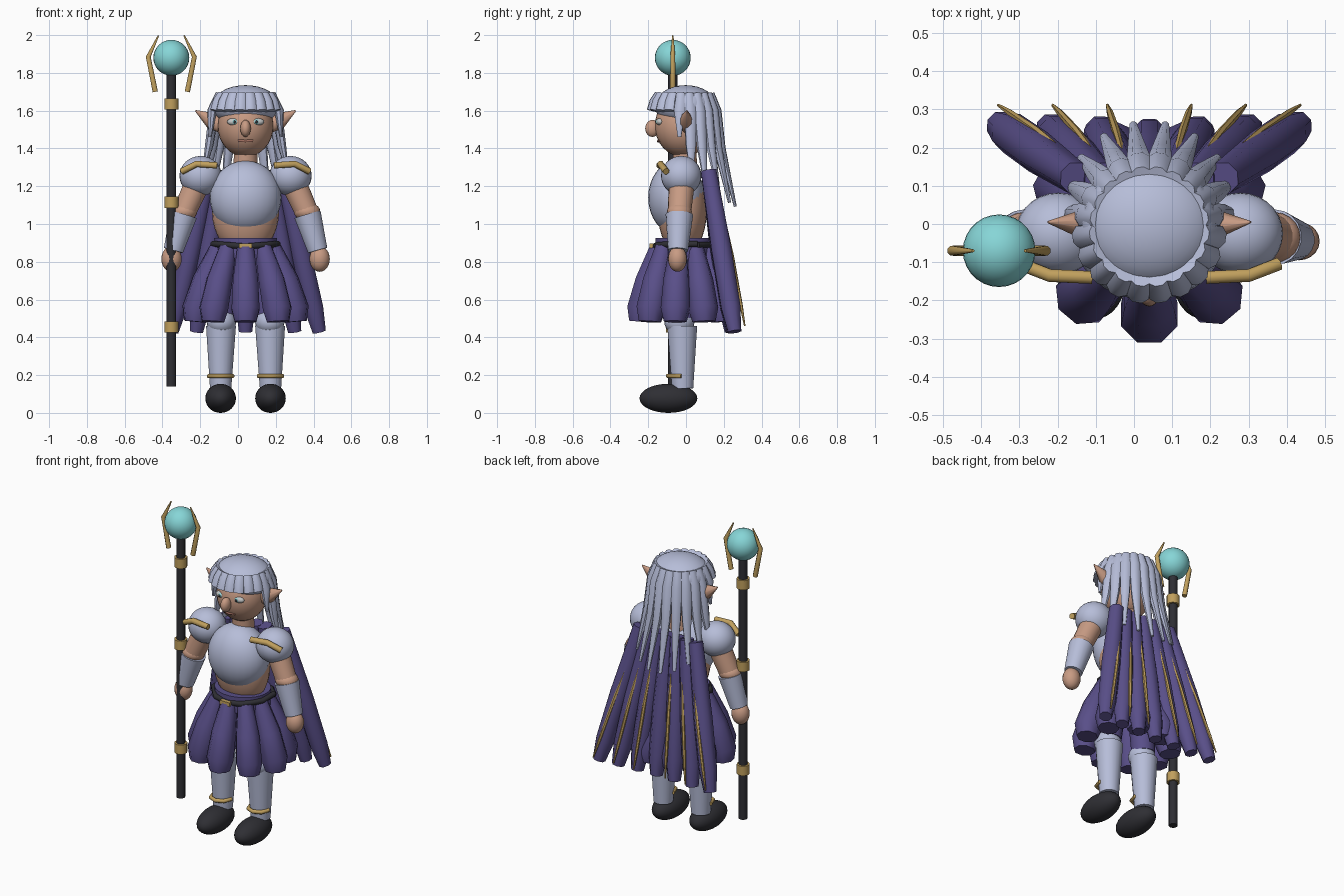
import bpy, bmesh, math
from mathutils import Vector

if "Cube" in bpy.data.objects:
    bpy.data.objects.remove(bpy.data.objects["Cube"])

CX = 0.04  # body centre line


def mat(name, rgb):
    m = bpy.data.materials.new(name)
    m.diffuse_color = (*rgb, 1)
    m.use_nodes = True
    m.node_tree.nodes["Principled BSDF"].inputs["Base Color"].default_value = m.diffuse_color
    return m


SILVER = mat("pale silver", (0.47, 0.51, 0.69))
PURPLE = mat("deep purple", (0.10, 0.078, 0.25))
GOLD = mat("old gold", (0.53, 0.35, 0.11))
SKIN = mat("warm skin", (0.58, 0.33, 0.23))
BLACK = mat("charcoal", (0.028, 0.028, 0.034))
TEAL = mat("teal crystal", (0.24, 0.67, 0.68))
WHITE = mat("eye white", (0.54, 0.56, 0.56))
LIP = mat("lip brown", (0.34, 0.15, 0.11))


def finish(bm, name, material):
    bmesh.ops.recalc_face_normals(bm, faces=bm.faces)
    me = bpy.data.meshes.new(name)
    bm.to_mesh(me)
    bm.free()
    me.materials.append(material)
    ob = bpy.data.objects.new(name, me)
    bpy.context.collection.objects.link(ob)
    return ob


def ball(name, c, r, material, seg=28, rings=16):
    bm = bmesh.new()
    bmesh.ops.create_uvsphere(bm, u_segments=seg, v_segments=rings, radius=1)
    for v in bm.verts:
        v.co = Vector(c) + Vector([v.co[i] * r[i] for i in range(3)])
    return finish(bm, name, material)


def tube(name, pts, radii, material, sides=8, squash=1.0, ref=(0, 1, 0)):
    """Tapered tube along a path; squash scales it along the ref direction."""
    pts = [Vector(p) for p in pts]
    bm = bmesh.new()
    rings = []
    for i, p in enumerate(pts):
        d = (pts[min(i + 1, len(pts) - 1)] - pts[max(i - 1, 0)]).normalized()
        u = d.cross(Vector(ref)).normalized()
        w = u.cross(d).normalized()
        ring = []
        for k in range(sides):
            a = 2 * math.pi * (k + 0.5) / sides
            ring.append(bm.verts.new(p + radii[i] * (u * math.cos(a) + w * math.sin(a) * squash)))
        rings.append(ring)
    for a, b in zip(rings, rings[1:]):
        for k in range(sides):
            j = (k + 1) % sides
            bm.faces.new((a[k], a[j], b[j], b[k]))
    bm.faces.new(rings[0])
    bm.faces.new(rings[-1])
    return finish(bm, name, material)


# torso
ball("torso", (CX, -0.02, 1.07), (0.178, 0.13, 0.24), SKIN)
ball("breastplate", (CX, -0.05, 1.14), (0.19, 0.15, 0.195), SILVER)
tube("waist_cloth", [(CX, -0.01, 0.82), (CX, -0.01, 0.925)], [0.168, 0.168], PURPLE, 20, 0.92)
tube("neck", [(CX, 0, 1.25), (CX, -0.01, 1.42)], [0.066, 0.062], SKIN, 16)

# belt and buckle
bx = [(-0.17, 0.06), (-0.17, -0.06), (-0.09, -0.15), (0, -0.165), (0.09, -0.15), (0.17, -0.06), (0.17, 0.06)]
tube("belt", [(CX + x, y, 0.881 + 0.08 * abs(x)) for x, y in bx], [0.017] * 7, BLACK, 8, 1, (0, 0, 1))
tube("back_belt", [(CX + x, y, 0.89) for x, y in [(-0.17, 0.06), (-0.09, 0.14), (0.09, 0.14), (0.17, 0.06)]],
     [0.017] * 4, BLACK, 8, 1, (0, 0, 1))
tube("buckle", [(CX - 0.034, -0.176, 0.884), (CX + 0.034, -0.176, 0.884)], [0.023] * 2, GOLD, 4, 0.75, (0, 0, 1))

# skirt panels
for i in range(9):
    a = 2 * math.pi * i / 9
    s, c = math.sin(a), -math.cos(a)
    path = [(CX + s * rx, -0.018 + c * ry, z) for rx, ry, z in
            [(0.145, 0.13, 0.875), (0.215, 0.183, 0.70), (0.262, 0.22, 0.55), (0.268, 0.226, 0.483)]]
    tube(f"skirt_panel_{i}", path, [0.047, 0.072, 0.08, 0.062], PURPLE, 8, 1, (s, c, 0))

# limbs, mirrored about the body centre
for side, label in ((-1, "left"), (1, "right")):
    def P(x, y, z, side=side):
        return (CX + side * x, y, z)

    # legs and feet
    ball(f"{label}_boot", P(0.132, -0.093, 0.077), (0.081, 0.153, 0.077), BLACK)
    tube(f"{label}_thigh", [P(0.095, -0.01, 0.88), P(0.125, -0.02, 0.50)], [0.085, 0.068], PURPLE, 16)
    ball(f"{label}_knee", P(0.128, -0.035, 0.482), (0.078, 0.08, 0.07), SILVER, 20, 12)
    tube(f"{label}_greave", [P(0.13, -0.02, 0.46), P(0.132, -0.018, 0.13)], [0.08, 0.057], SILVER, 20)
    tube(f"{label}_ankle_trim", [P(0.07, -0.025, 0.195), P(0.087, -0.078, 0.196), P(0.132, -0.096, 0.196),
         P(0.177, -0.078, 0.196), P(0.194, -0.025, 0.195)], [0.012] * 5, GOLD, 8, 1, (0, 0, 1))
    # arms
    ball(f"{label}_pauldron", P(0.238, -0.025, 1.255), (0.112, 0.107, 0.105), SILVER)
    tube(f"{label}_pauldron_trim", [P(0.15, -0.14, 1.31), P(0.26, -0.135, 1.318), P(0.338, -0.105, 1.278)],
         [0.018] * 3, GOLD, 8, 1, (0, 0, 1))
    tube(f"{label}_upper_arm", [P(0.24, -0.02, 1.25), P(0.325, -0.035, 1.06)], [0.07, 0.062], SKIN, 18)
    ball(f"{label}_elbow", P(0.326, -0.035, 1.065), (0.07, 0.066, 0.05), SKIN, 20, 12)
    tube(f"{label}_bracer", [P(0.328, -0.035, 1.05), P(0.382, -0.042, 0.86)], [0.073, 0.053], SILVER, 18)
    ball(f"{label}_hand", P(0.392, -0.045, 0.815), (0.054, 0.05, 0.068), SKIN, 20, 12)
    # ears and eyes
    tube(f"{label}_ear", [P(0.12, 0, 1.52), P(0.185, 0, 1.55), P(0.265, 0.005, 1.6)],
         [0.044, 0.044, 0.004], SKIN, 10, 0.8)
    ball(f"{label}_eye", P(0.06, -0.137, 1.541), (0.038, 0.021, 0.02), WHITE, 20, 12)
    ball(f"{label}_iris", P(0.058, -0.15, 1.541), (0.014, 0.011, 0.014), TEAL, 16, 10)
    ball(f"{label}_pupil", P(0.058, -0.156, 1.541), (0.008, 0.008, 0.009), BLACK, 12, 8)

# head
ball("head", (CX, -0.015, 1.52), (0.148, 0.15, 0.165), SKIN)
ball("nose", (CX, -0.178, 1.506), (0.028, 0.038, 0.045), SKIN, 20, 12)
tube("mouth", [(CX - 0.038, -0.139, 1.442), (CX, -0.147, 1.439), (CX + 0.038, -0.139, 1.442)],
     [0.007] * 3, LIP, 8, 1, (0, 0, 1))
ball("hair_cap", (CX, -0.002, 1.625), (0.178, 0.163, 0.11), SILVER)

# hair: short fringe at the front, long locks at the back
for i in range(20):
    a = math.radians(9 + 18 * i)
    s, c = math.sin(a), math.cos(a)
    if c > 0:
        rows = [(0.137, 1.69), (0.168, 1.60), (0.195, 1.42 - 0.02 * c), (0.215 + 0.055 * c, 1.31 - 0.22 * c)]
        radii = [0.026, 0.034, 0.028, 0.010]
        name = "long_lock"
    elif c > -0.2:
        rows = [(0.14, 1.69), (0.18, 1.60), (0.19, 1.46)]
        radii = [0.026, 0.032, 0.01]
        name = "side_lock"
    else:
        rows = [(0.142, 1.69), (0.166, 1.65), (0.18, 1.60)]
        radii = [0.026, 0.030, 0.032]
        name = "fringe_lock"
    tube(f"{name}_{i}", [(CX + s * r, -0.005 + c * r, z) for r, z in rows], radii, SILVER, 8, 0.8, (s, c, 0))

# cape panels, with gold ribs on all but the middle one
for k in range(-3, 4):
    top, low = 0.064 * k, 0.13 * k
    reach = 0.12 + 0.006 * abs(k)
    path = [(CX + top + (low - top) * t, 0.12 + reach * t, 1.28 - 0.85 * t) for t in (0, 0.5, 0.85, 1)]
    tube(f"cape_panel_{k + 3}", path, [0.044, 0.057, 0.055, 0.038], PURPLE, 8)
    if k:
        end = math.copysign(0.1425 * abs(k) - 0.0325, k)
        rib = [(CX + top + (end - top) * t, 0.163 + 0.148 * t + 0.006 * math.sin(math.pi * t), 1.2 - 0.74 * t)
               for t in (0, 0.5, 0.85, 1)]
        tube(f"cape_rib_{k + 3}", rib, [0.006, 0.011, 0.009, 0.004], GOLD, 6)

# staff
SX, SY = -0.353, -0.07
tube("staff_shaft", [(SX, SY, 0.14), (SX, SY, 1.82)], [0.026] * 2, BLACK, 12)
for i, z in enumerate((0.455, 1.115, 1.635)):
    tube(f"staff_collar_{i}", [(SX, SY, z - 0.03), (SX, SY, z + 0.03)], [0.038] * 2, GOLD, 12)
ball("staff_orb", (SX, SY, 1.88), (0.095, 0.095, 0.095), TEAL)
for side in (-1, 1):
    tube(f"staff_prong_{side + 1}", [(SX + side * 0.085, SY, 1.70), (SX + side * 0.122, SY, 1.885),
         (SX + side * 0.068, SY, 1.998)], [0.015, 0.014, 0.004], GOLD, 8)

# smooth the round parts, keep edges sharp
bpy.ops.object.select_all(action='SELECT')
bpy.context.view_layer.objects.active = bpy.data.objects["torso"]
bpy.ops.object.shade_smooth_by_angle(angle=math.radians(50))
